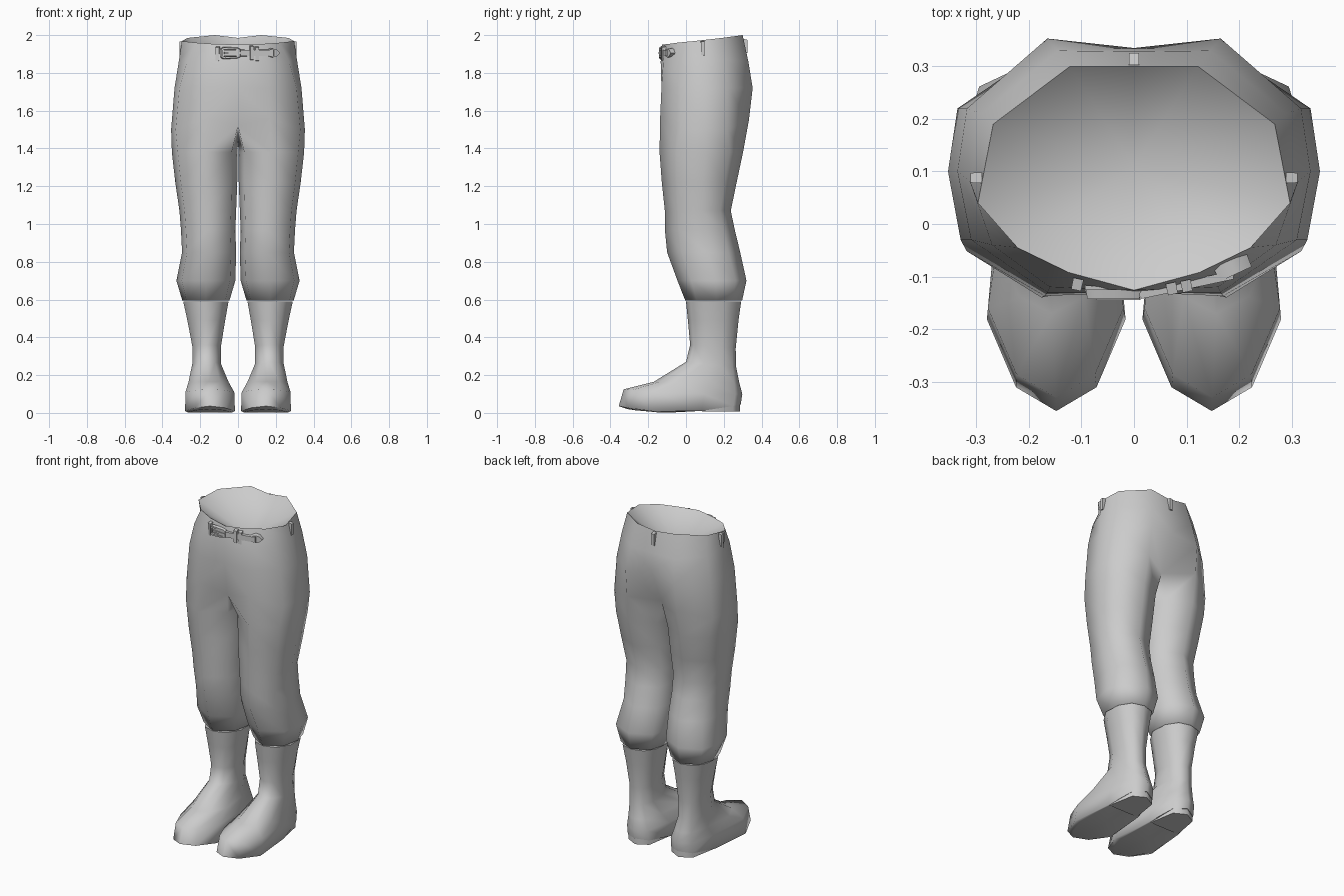
import bpy, bmesh
from math import radians, atan2

if "Cube" in bpy.data.objects:
    bpy.data.objects.remove(bpy.data.objects["Cube"])


def finish(name, bm, angle=60, mirror=False):
    bmesh.ops.recalc_face_normals(bm, faces=bm.faces)
    me = bpy.data.meshes.new(name)
    bm.to_mesh(me)
    bm.free()
    ob = bpy.data.objects.new(name, me)
    bpy.context.collection.objects.link(ob)
    if mirror:
        mod = ob.modifiers.new("Mirror", 'MIRROR')
        mod.use_clip = True
        mod.merge_threshold = 0.001
    bpy.ops.object.select_all(action='DESELECT')
    bpy.context.view_layer.objects.active = ob
    ob.select_set(True)
    bpy.ops.object.shade_smooth_by_angle(angle=radians(angle))
    return ob


def add_ring(bm, pts):
    return [bm.verts.new(p) for p in pts]


def bridge(bm, a, b, closed=True):
    n = len(a)
    for i in range(n if closed else n - 1):
        j = (i + 1) % n
        bm.faces.new((a[i], a[j], b[j], b[i]))


def fan(bm, ring, centre, closed=True):
    c = bm.verts.new(centre)
    n = len(ring)
    for i in range(n if closed else n - 1):
        bm.faces.new((ring[i], ring[(i + 1) % n], c))


# Ring templates: (depth from front to back, half-width share)
LEG = [(0, 0), (.2, .82), (.55, 1), (.84, .8), (1, 0),
       (.84, -.8), (.55, -1), (.2, -.82)]
SHAFT = [(0, 0), (.08, .6), (.35, 1), (.7, .95), (.93, .6), (1, 0),
         (.93, -.6), (.7, -.95), (.35, -1), (.08, -.6)]
FOOT = [(0, 0), (.07, .58), (.27, 1), (.68, .82), (.94, .55), (1, 0),
        (.94, -.55), (.68, -.82), (.27, -1), (.07, -.58)]


def section(shape, xi, xo, front, back, sag=0):
    cx, hw = (xi + xo) / 2, (xo - xi) / 2
    (yf, zf), (yb, zb) = front, back
    return [(cx + w * hw, yf + t * (yb - yf),
             zf + t * (zb - zf) - sag * 4 * t * (1 - t)) for t, w in shape]


# Trousers: half hips lofted from front centre to back centre, then one leg
bm = bmesh.new()
hips = [
    [(0, -.126, 1.95), (.125, -.092, 1.953), (.222, -.045, 1.96), (.297, .04, 1.968),
     (.268, .19, 1.985), (.122, .3, 2.0), (0, .3, 1.985)],
    [(0, -.134, 1.86), (.16, -.12, 1.86), (.27, -.04, 1.86), (.312, .08, 1.87),
     (.29, .21, 1.87), (.145, .33, 1.86), (0, .328, 1.86)],
    [(0, -.13, 1.72), (.165, -.13, 1.72), (.31, -.03, 1.72), (.336, .1, 1.72),
     (.318, .22, 1.72), (.165, .353, 1.72), (0, .335, 1.75)],
    [(0, -.105, 1.52), (.17, -.137, 1.56), (.33, -.03, 1.5), (.354, .1, 1.5),
     (.336, .22, 1.5), (.17, .333, 1.55), (0, .24, 1.53)],
]
rings = [add_ring(bm, h) for h in hips]
for a, b in zip(rings, rings[1:]):
    bridge(bm, a, b, closed=False)
# sunken panel inside the waist
fan(bm, rings[0], (0, .11, 1.8), closed=False)
# legs: inner x, outer x, front y, back y, z
f0, f1, fo, sd, bo, b1, b0 = rings[-1]
prev = [f1, fo, sd, bo, b1, b0, bm.verts.new((0, .08, 1.46)), f0]
for xi, xo, yf, yb, z in [(.002, .35, -.14, .302, 1.38), (.004, .332, -.128, .268, 1.22),
                          (.01, .31, -.112, .237, 1.07), (.014, .302, -.112, .258, .97),
                          (.01, .296, -.1, .287, .85), (.014, .326, -.045, .32, .70),
                          (.045, .295, -.004, .297, .595)]:
    cur = add_ring(bm, section(LEG, xi, xo, (yf, z), (yb, z)))
    bridge(bm, prev, cur)
    prev = cur
bm.faces.new(prev)
finish("trousers", bm, 80, True)

# Boots: rings tilt from the cuff down into the foot
bm = bmesh.new()
prev = None
for shape, xi, xo, front, back, sag in [
        (SHAFT, .05, .29, (.0, .59), (.292, .59), 0),
        (SHAFT, .068, .268, (.01, .49), (.278, .49), 0),
        (SHAFT, .09, .242, (.022, .36), (.263, .34), 0),
        (SHAFT, .09, .242, (.0, .27), (.266, .24), 0),
        (FOOT, .05, .262, (-.17, .165), (.282, .16), 0),
        (FOOT, .02, .278, (-.33, .125), (.298, .1), .01),
        (FOOT, .016, .28, (-.356, .036), (.29, .045), .036),
        (FOOT, .03, .266, (-.31, .02), (.275, .045), .03)]:
    cur = add_ring(bm, section(shape, xi, xo, front, back, sag))
    if prev:
        bridge(bm, prev, cur)
    else:
        fan(bm, cur, (.17, .14, .588))
    prev = cur
fan(bm, prev, (.15, -.06, .003))
finish("boots", bm, 80, True)

# Heel blocks
bm = bmesh.new()
heel = [(.05, .085), (.25, .085), (.22, .248), (.148, .287), (.076, .248)]
top = add_ring(bm, [(x, y, .06) for x, y in heel])
low = add_ring(bm, [(x, y, .008) for x, y in heel])
bridge(bm, top, low)
bm.faces.new(top)
bm.faces.new(low)
finish("boot_heels", bm, 65, True)


# Belt parts: flat outlines laid on the front, thickened outward
def plate(name, outline, x, y, z, depth, turn=0.0, hole=None):
    bm = bmesh.new()
    front = add_ring(bm, [(u * .94, -depth / 2, v * .88) for u, v in outline])
    back = add_ring(bm, [(u, depth / 2, v) for u, v in outline])
    bridge(bm, front, back)
    if hole:
        hf = add_ring(bm, [(u * hole[0], -depth / 2, v * hole[1]) for u, v in outline])
        hb = add_ring(bm, [(u * hole[0], depth / 2, v * hole[1]) for u, v in outline])
        bridge(bm, front, hf)
        bridge(bm, hf, hb)
        bridge(bm, hb, back)
    else:
        bm.faces.new(front)
        bm.faces.new(back)
    ob = finish(name, bm, 40)
    ob.location = (x, y, z)
    ob.rotation_euler.z = turn
    return ob


def rect(w, h):
    return [(-w / 2, -h / 2), (w / 2, -h / 2), (w / 2, h / 2), (-w / 2, h / 2)]


slope = atan2(.033, .155)
plate("belt_strap_left", rect(.11, .036), -.04, -.13, 1.905, .016, -slope * .5)
plate("belt_strap_right", rect(.19, .036), .1, -.116, 1.905, .016, slope)
frame = [(-.055, -.024), (-.04, -.033), (.035, -.029), (.05, -.022),
         (.05, .022), (.035, .029), (-.04, .033), (-.055, .024)]
plate("buckle_frame", frame, -.037, -.134, 1.905, .018, 0, (.8, .6))
plate("buckle_prong", rect(.09, .011), -.03, -.139, 1.905, .012)
tip = [(-.034, -.018), (-.008, -.026), (.015, -.02), (.036, 0),
       (.015, .02), (-.008, .026), (-.034, .018)]
plate("belt_tip", tip, .187, -.082, 1.905, .03, radians(25))

# Belt loops around the waist
for name, x, y, z, turn in [("front_left", -.108, -.115, 1.9, -slope),
                            ("front_middle", .072, -.123, 1.905, slope),
                            ("front_right", .1, -.118, 1.9, slope),
                            ("side_right", .3, .088, 1.93, radians(90)),
                            ("side_left", -.3, .088, 1.93, radians(-90)),
                            ("back", 0, .314, 1.94, radians(180))]:
    plate("belt_loop_" + name, rect(.02, .08), x, y, z, .022, turn)
